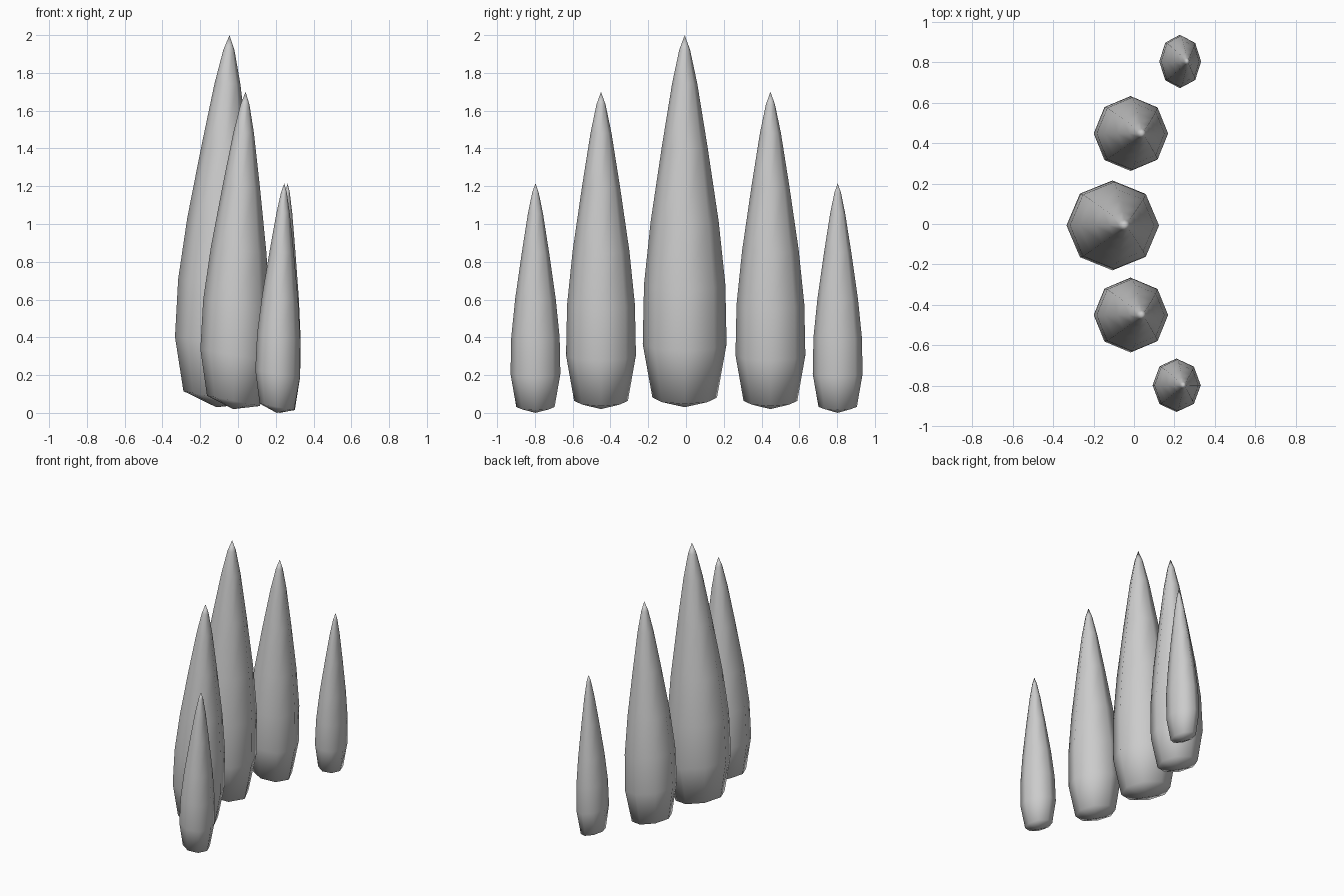
import bpy, bmesh, math

if "Cube" in bpy.data.objects:
    bpy.data.objects.remove(bpy.data.objects["Cube"])

grey = bpy.data.materials.new("light_grey")
grey.use_nodes = True
colour = (0.6, 0.6, 0.6, 1)
grey.diffuse_color = colour
grey.node_tree.nodes["Principled BSDF"].inputs["Base Color"].default_value = colour

SIDES = 8
# height fraction, radius fraction of each ring between the two points
PROFILE = [(.026, .77), (.17, 1), (.33, .97), (.5, .81), (.7, .545), (.87, .3), (.96, .13)]


def spike(name, y, x_base, x_tip, z_base, z_tip, rx, ry):
    """Eight-sided teardrop whose rings lean towards +x."""
    bm = bmesh.new()
    height = z_tip - z_base
    rings = []
    for h, r in PROFILE:
        cx = x_base + (x_tip - x_base) * h ** 1.2
        tilt = 0.2 * (1 - h)
        ring = []
        for i in range(SIDES):
            a = math.tau * i / SIDES
            dx = rx * r * math.cos(a)
            ring.append(bm.verts.new((cx + dx, y + ry * r * math.sin(a),
                                      z_base + h * height - tilt * dx)))
        rings.append(ring)
    bottom = bm.verts.new((x_base, y, z_base))
    tip = bm.verts.new((x_tip, y, z_tip))
    for i in range(SIDES):
        j = (i + 1) % SIDES
        bm.faces.new((bottom, rings[0][j], rings[0][i]))
        bm.faces.new((tip, rings[-1][i], rings[-1][j]))
        for low, high in zip(rings, rings[1:]):
            bm.faces.new((low[i], low[j], high[j], high[i]))
    for f in bm.faces:
        f.smooth = True
    mesh = bpy.data.meshes.new(name)
    bm.to_mesh(mesh)
    bm.free()
    mesh.materials.append(grey)
    bpy.context.collection.objects.link(bpy.data.objects.new(name, mesh))


# Tall spike in the middle, shorter ones stepping outwards
spike("centre_spike", -.007, -.115, -.045, .03, 2, .227, .222)
spike("front_middle_spike", -.45, -.025, .04, .02, 1.7, .182, .185)
spike("back_middle_spike", .447, -.025, .04, .02, 1.7, .182, .185)
spike("front_outer_spike", -.797, .205, .245, 0, 1.215, .118, .132)
spike("back_outer_spike", .803, .222, .263, 0, 1.215, .102, .132)
